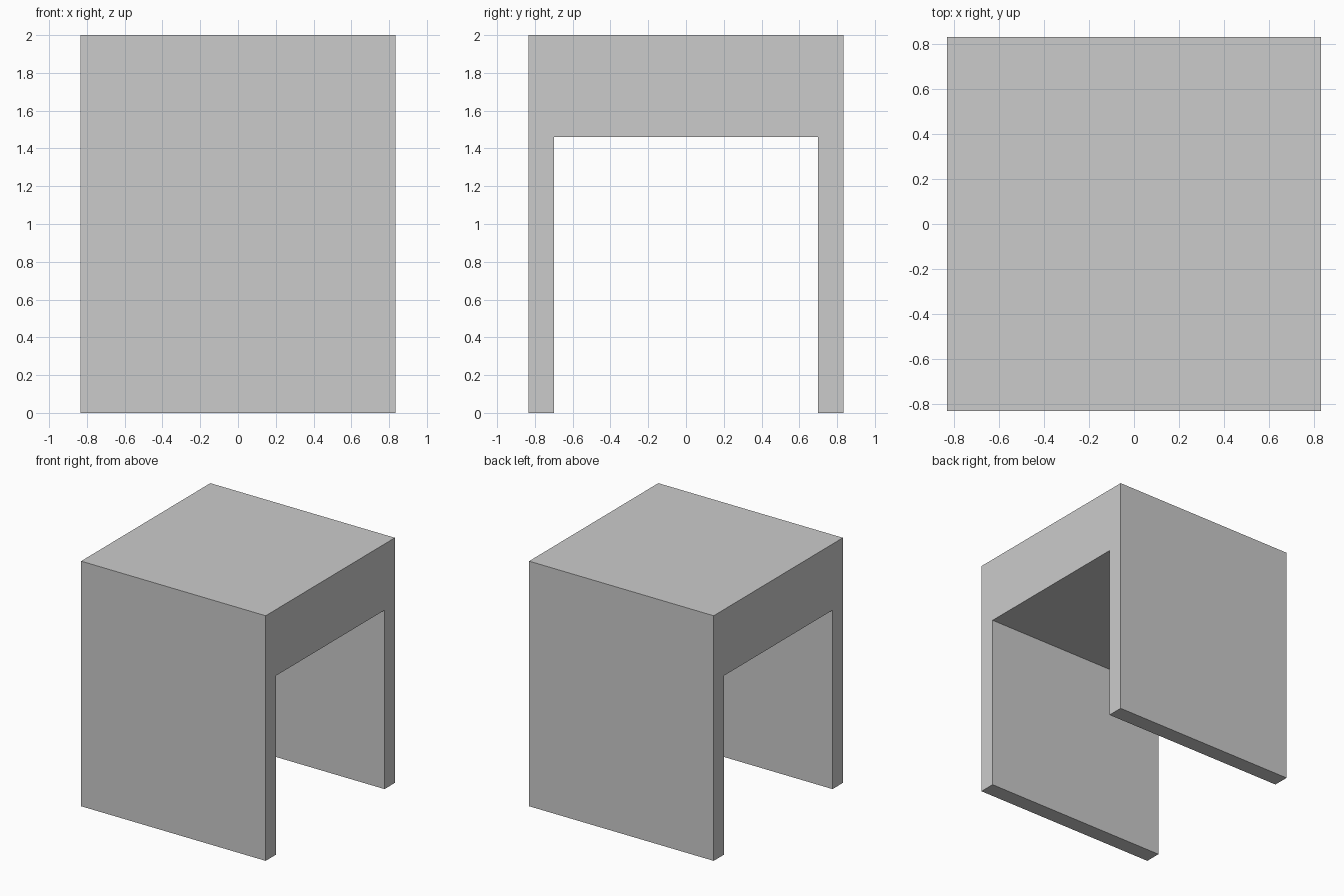
import bpy, bmesh

if "Cube" in bpy.data.objects:
    bpy.data.objects.remove(bpy.data.objects["Cube"])

HALF = 0.833     # half width and half depth
INNER = 0.70     # inner face of the side panels
UNDER = 1.46     # underside of the thick top
TOP = 2.0

# Arch-shaped profile in the y-z plane, extruded along x
profile = [(-HALF, 0), (-INNER, 0), (-INNER, UNDER), (INNER, UNDER),
           (INNER, 0), (HALF, 0), (HALF, TOP), (-HALF, TOP)]

bm = bmesh.new()
face = bm.faces.new([bm.verts.new((-HALF, y, z)) for y, z in profile])
ext = bmesh.ops.extrude_face_region(bm, geom=[face], use_keep_orig=True)
verts = [g for g in ext["geom"] if isinstance(g, bmesh.types.BMVert)]
bmesh.ops.translate(bm, verts=verts, vec=(2 * HALF, 0, 0))
bmesh.ops.recalc_face_normals(bm, faces=bm.faces)

# Thick top with two side panels in one solid block
mesh = bpy.data.meshes.new("table_body")
bm.to_mesh(mesh)
bm.free()
bpy.context.collection.objects.link(bpy.data.objects.new("table_body", mesh))
